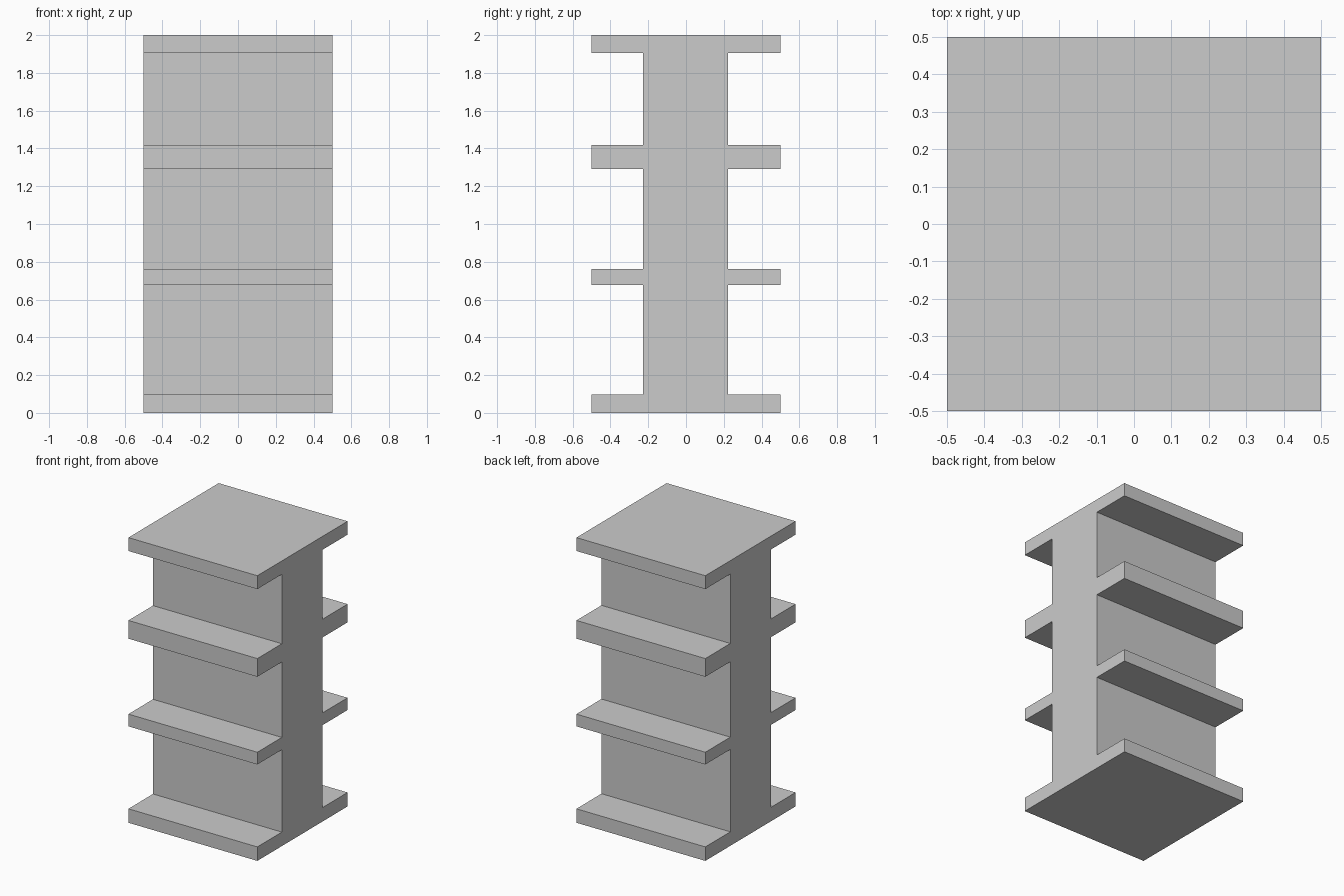
import bpy
import bmesh

if "Cube" in bpy.data.objects:
    bpy.data.objects.remove(bpy.data.objects["Cube"])

HALF_WIDTH = 0.5           # half size in x, and reach of the shelves in y
CORE_FRONT, CORE_BACK = -0.228, 0.223
SHELVES = [(0.0, 0.098), (0.676, 0.762), (1.291, 1.419), (1.906, 2.0)]


def edge_steps(core_y, shelf_y):
    """Stepped outline of one side, going from bottom to top."""
    points = []
    for i, (low, high) in enumerate(SHELVES):
        if i > 0:
            points.append((core_y, low))
        points += [(shelf_y, low), (shelf_y, high)]
        if i < len(SHELVES) - 1:
            points.append((core_y, high))
    return points


def extrude_profile(name, profile, x0, x1):
    """Make a solid from a (y, z) profile swept along x."""
    bm = bmesh.new()
    face = bm.faces.new([bm.verts.new((x0, y, z)) for y, z in profile])
    swept = bmesh.ops.extrude_face_region(bm, geom=[face], use_keep_orig=True)
    verts = [g for g in swept["geom"] if isinstance(g, bmesh.types.BMVert)]
    bmesh.ops.translate(bm, verts=verts, vec=(x1 - x0, 0, 0))
    bmesh.ops.recalc_face_normals(bm, faces=bm.faces)
    mesh = bpy.data.meshes.new(name)
    bm.to_mesh(mesh)
    bm.free()
    obj = bpy.data.objects.new(name, mesh)
    bpy.context.collection.objects.link(obj)
    return obj


# Central wall with four shelves on each side, one continuous solid
profile = edge_steps(CORE_BACK, HALF_WIDTH) + edge_steps(CORE_FRONT, -HALF_WIDTH)[::-1]
extrude_profile("double_sided_shelf", profile, -HALF_WIDTH, HALF_WIDTH)
